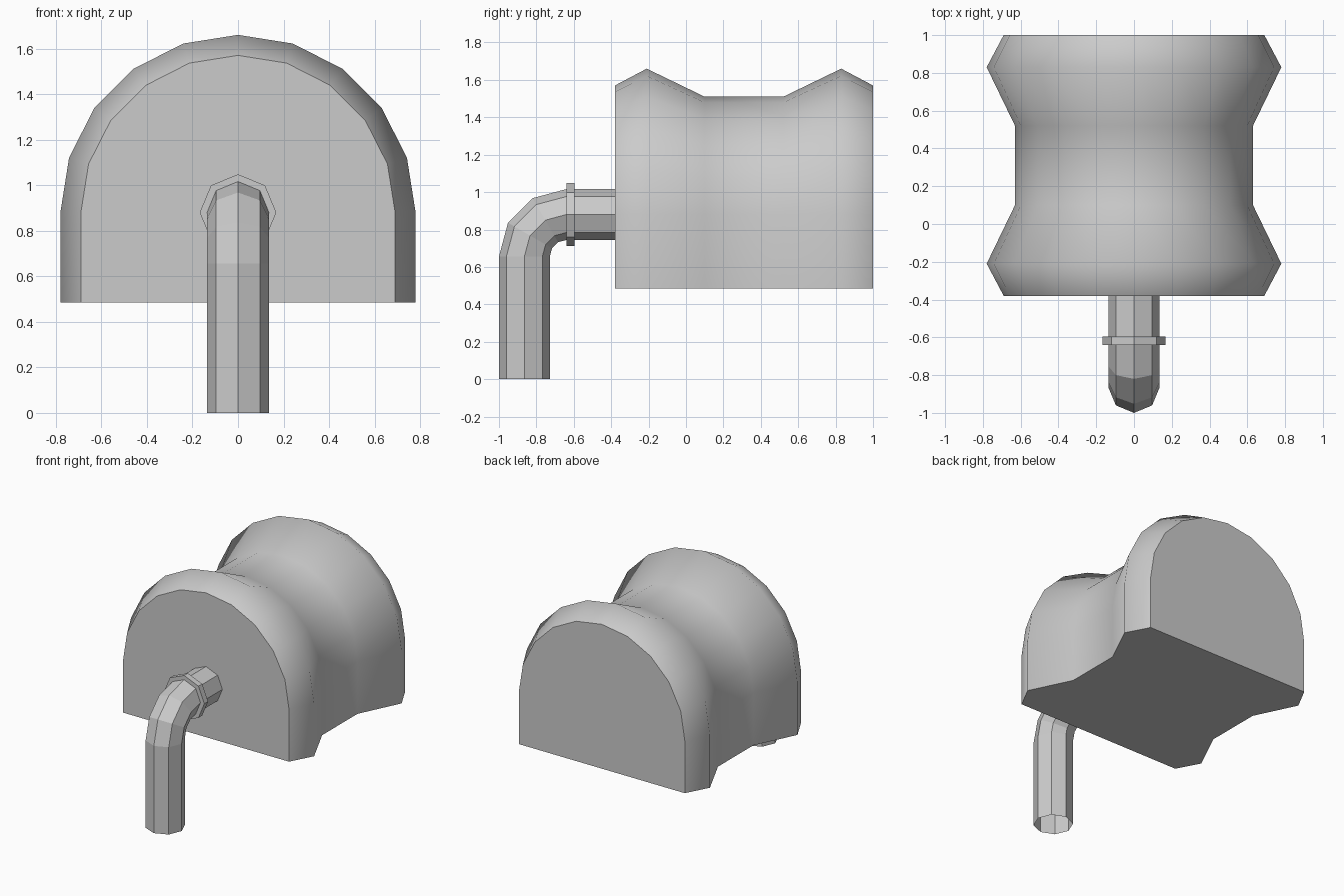
import bpy, bmesh
from math import sin, cos, radians, pi
from mathutils import Vector

if "Cube" in bpy.data.objects:
    bpy.data.objects.remove(bpy.data.objects["Cube"])

AXIS_Z = 0.88      # height of the arch centre and the horizontal pipe
BASE_Z = 0.485     # flat underside of the hood


def loft(name, rings, caps=False, loop=False, smooth=None):
    """Skin a list of closed rings of points into one object."""
    bm = bmesh.new()
    loops = [[bm.verts.new(p) for p in ring] for ring in rings]
    n = len(loops[0])
    pairs = list(zip(loops, loops[1:]))
    if loop:
        pairs.append((loops[-1], loops[0]))
    for a, b in pairs:
        for i in range(n):
            j = (i + 1) % n
            bm.faces.new((a[i], a[j], b[j], b[i]))
    if caps:
        bm.faces.new(loops[0])
        bm.faces.new(loops[-1])
    bmesh.ops.recalc_face_normals(bm, faces=bm.faces)
    mesh = bpy.data.meshes.new(name)
    bm.to_mesh(mesh)
    bm.free()
    obj = bpy.data.objects.new(name, mesh)
    bpy.context.collection.objects.link(obj)
    if smooth:
        bpy.ops.object.select_all(action='DESELECT')
        obj.select_set(True)
        bpy.context.view_layer.objects.active = obj
        bpy.ops.object.shade_smooth_by_angle(angle=radians(smooth))
    return obj


def arch(y, r):
    """Half-round arch on straight legs."""
    pts = [(r * cos(pi * i / 10), y, AXIS_Z + r * sin(pi * i / 10)) for i in range(11)]
    return [(r, y, BASE_Z)] + pts + [(-r, y, BASE_Z)]


def octagon(centre, up, r):
    """Eight-sided ring spanned by the x axis and an 'up' direction."""
    return [Vector(centre) + r * (cos(pi * i / 4) * Vector((1, 0, 0)) + sin(pi * i / 4) * Vector(up))
            for i in range(8)]


# Arched body with a flared rim at each end
stations = [(-0.38, 0.69), (-0.21, 0.78), (0.10, 0.63),
            (0.52, 0.63), (0.83, 0.78), (1.0, 0.69)]
loft("arched_body", [arch(y, r) for y, r in stations], caps=True, smooth=60)

# Open-ended pipe: upright, three-segment elbow, then into the body
PIPE_R, BEND_R, BEND_Y, BEND_Z = 0.136, 0.224, -0.64, 0.656
rings = [octagon((0, BEND_Y - BEND_R, 0), (0, -1, 0), PIPE_R)]
for deg in (0, 30, 60, 90):
    up = Vector((0, -cos(radians(deg)), sin(radians(deg))))
    rings.append(octagon(Vector((0, BEND_Y, BEND_Z)) + BEND_R * up, up, PIPE_R))
rings.append(octagon((0, -0.375, AXIS_Z), (0, 0, 1), PIPE_R))
loft("elbow_pipe", rings)

# Collar around the pipe
loft("pipe_collar", [octagon((0, y, AXIS_Z), (0, 0, 1), r)
                     for y, r in ((-0.64, 0.134), (-0.64, 0.168), (-0.595, 0.168), (-0.595, 0.134))],
     loop=True)
